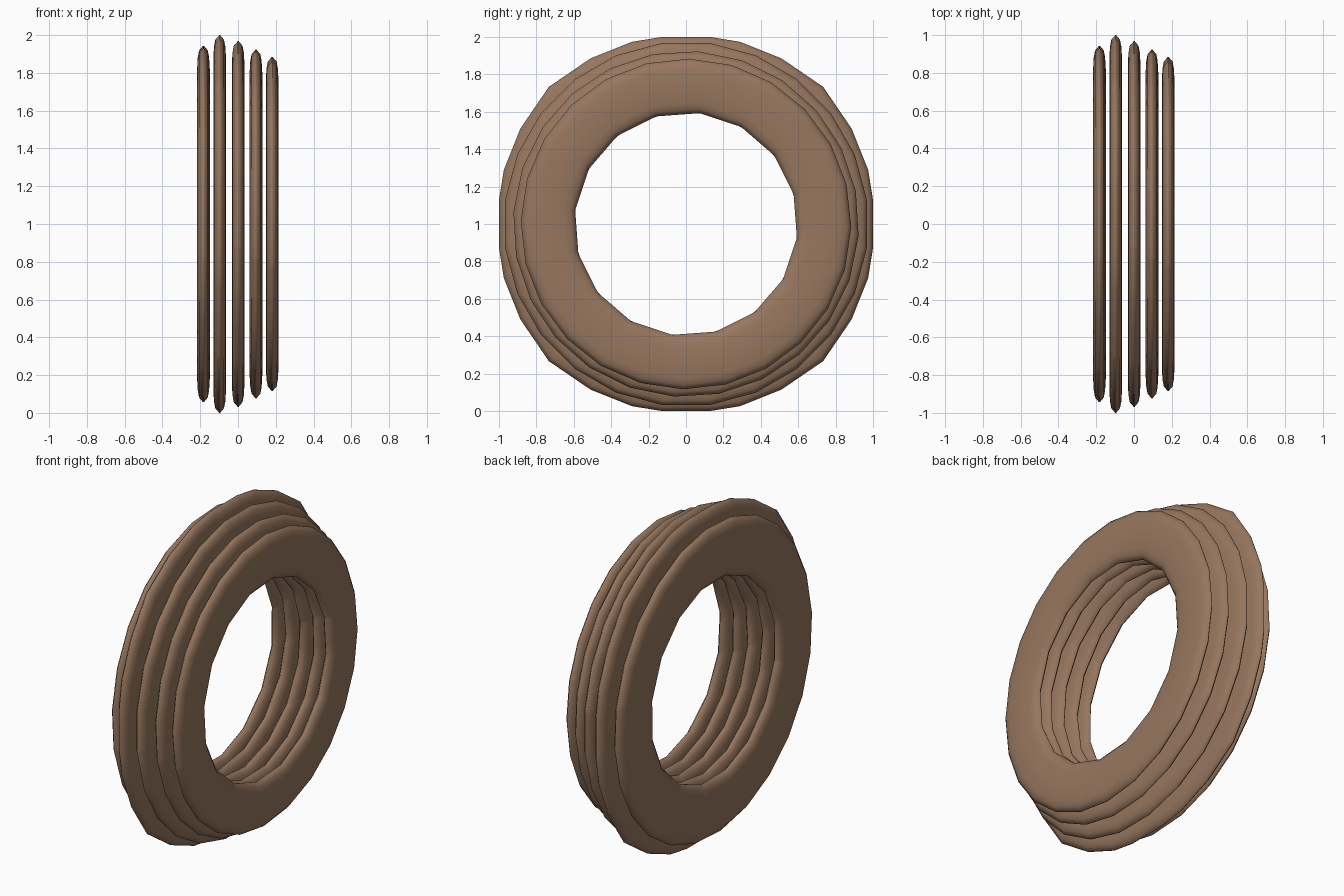
import bpy, bmesh
from math import sin, cos, radians, tau

cube = bpy.data.objects.get("Cube")
if cube:
    bpy.data.objects.remove(cube)

brown = bpy.data.materials.new("warm brown")
brown.use_nodes = True
colour = (0.31, 0.185, 0.115, 1)
brown.diffuse_color = colour
brown.node_tree.nodes["Principled BSDF"].inputs["Base Color"].default_value = colour

# Section from the edge inwards: (depth, half thickness)
EDGE = [(0, 0.003), (0.024, 0.023), (0.06, 0.03), (0.13, 0.034)]

# Uneven rim of the largest ring: one quadrant of (angle, radius)
QUADRANT = [(7.5, 1.008), (16.5, 1.016), (30, 1.022), (45, 1.037),
            (60, 1.022), (73.5, 1.016), (82.5, 1.008)]
BROAD_RIM = [(radians(a + 90 * q), r) for q in range(4) for a, r in QUADRANT]


def polygon(sides, radius, turn):
    """Regular outline as (angle, radius) corners."""
    return [(radians(turn) + tau * i / sides, radius) for i in range(sides)]


def radius_at(outline, angle):
    """Distance to a straight-sided outline in the given direction."""
    for i, (a, r) in enumerate(outline):
        b, s = outline[(i + 1) % len(outline)]
        span, off = (b - a) % tau, (angle - a) % tau
        if off <= span + 1e-6:
            return r * s * sin(span) / (s * sin(span - off) + r * sin(off))


def make_ring(name, x, rim, hole):
    bm = bmesh.new()
    loops = []
    for a in sorted({round(a % tau, 4) for a, r in rim + hole}):
        inner, outer = radius_at(hole, a), radius_at(rim, a)
        side = [(outer - d, h) for d, h in EDGE]
        side += [(inner + d, h) for d, h in reversed(EDGE)]
        section = side + [(r, -h) for r, h in reversed(side)]
        loops.append([bm.verts.new((x + h, r * sin(a), 1 + r * cos(a))) for r, h in section])
    for i, loop in enumerate(loops):
        nxt = loops[(i + 1) % len(loops)]
        for j in range(len(loop)):
            k = (j + 1) % len(loop)
            bm.faces.new((loop[j], loop[k], nxt[k], nxt[j])).smooth = True
    bmesh.ops.recalc_face_normals(bm, faces=bm.faces)
    mesh = bpy.data.meshes.new(name)
    bm.to_mesh(mesh)
    bm.free()
    mesh.materials.append(brown)
    bpy.context.collection.objects.link(bpy.data.objects.new(name, mesh))


# Five separate rings side by side, each turned a little
make_ring("ring_1", -0.183, polygon(24, 0.945, 4), polygon(16, 0.606, 12))
make_ring("ring_2", -0.097, BROAD_RIM, polygon(16, 0.606, 3))
make_ring("ring_3", 0.001, polygon(24, 0.976, 7.5), polygon(16, 0.606, 16))
make_ring("ring_4", 0.095, polygon(24, 0.925, 4), polygon(16, 0.606, 10))
make_ring("ring_5", 0.181, polygon(24, 0.884, 1), polygon(16, 0.597, 7))
